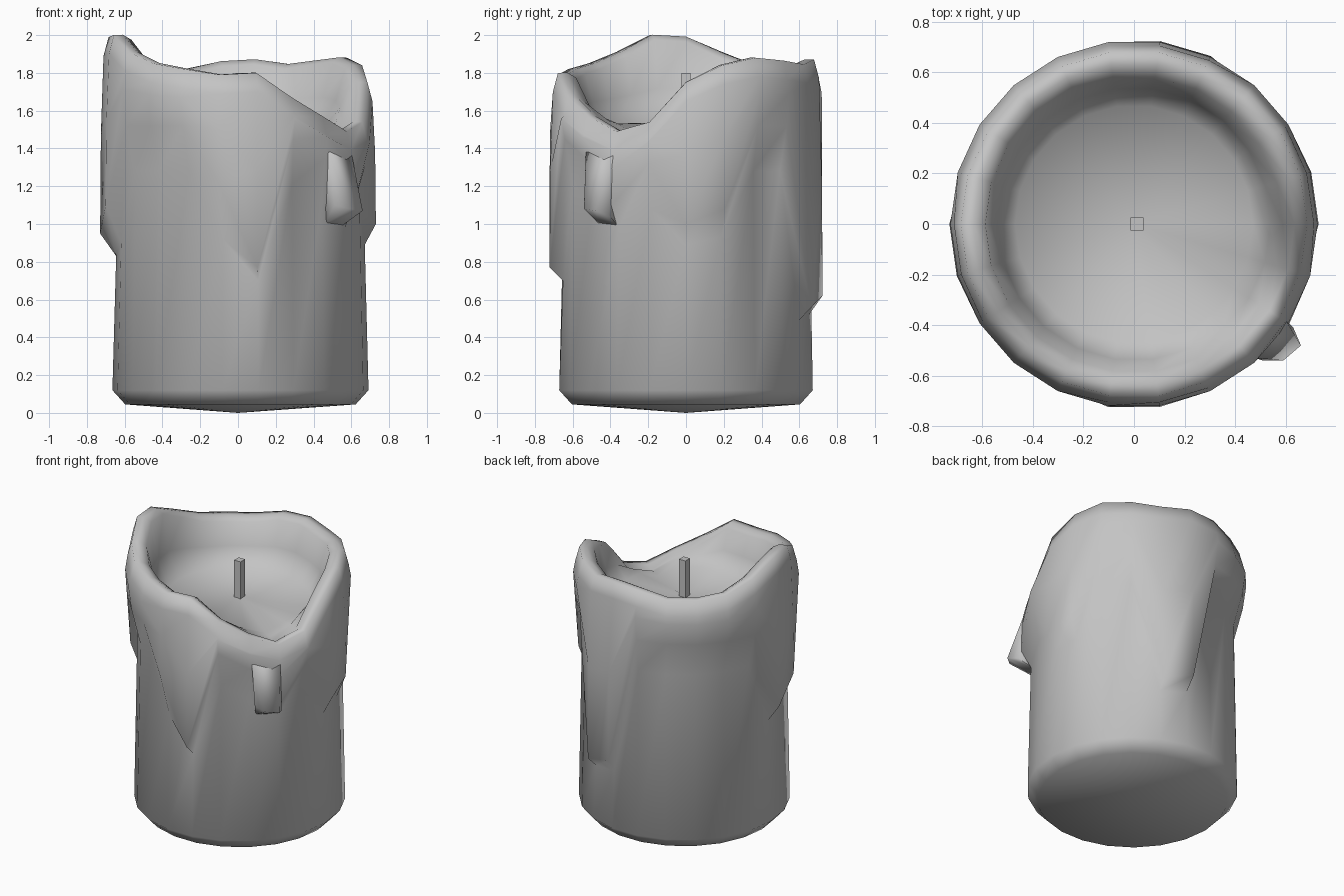
import bpy, bmesh, math
from mathutils import Vector

cube = bpy.data.objects.get("Cube")
if cube:
    bpy.data.objects.remove(cube, do_unlink=True)

wax = bpy.data.materials.new("grey wax")
wax.use_nodes = True
GREY = (0.55, 0.55, 0.55, 1)
wax.diffuse_color = GREY
wax.node_tree.nodes["Principled BSDF"].inputs["Base Color"].default_value = GREY


def finish(name, bm, angle):
    """Turn a bmesh into a shaded object."""
    bmesh.ops.recalc_face_normals(bm, faces=bm.faces[:])
    mesh = bpy.data.meshes.new(name)
    bm.to_mesh(mesh)
    bm.free()
    mesh.materials.append(wax)
    ob = bpy.data.objects.new(name, mesh)
    bpy.context.collection.objects.link(ob)
    bpy.ops.object.select_all(action='DESELECT')
    ob.select_set(True)
    bpy.context.view_layer.objects.active = ob
    bpy.ops.object.shade_smooth_by_angle(angle=math.radians(angle))
    return ob


# Melted rim height for each column, counter-clockwise from +x
RIM = [1.75, 1.84, 1.88, 1.865, 1.845, 1.87, 1.86, 1.82, 1.82, 1.84, 1.91,
       1.99, 2.0, 1.91, 1.85, 1.82, 1.79, 1.80, 1.67, 1.57, 1.49, 1.54]
SIDES = len(RIM)
FLOOR = 1.53

# Drips: column -> height of the lower end, and how far it takes to step in
DRIPS = {0: (1.0, .11), 1: (1.08, .15), 4: (.56, .07), 5: (.62, .1),
         11: (.95, .12), 12: (1.1, .2), 16: (1.22, .3), 17: (.77, .07),
         20: (1.1, .12)}


def column(k):
    """Outline of one column as (radius, height), from base to pool."""
    top = RIM[k]
    end, step = DRIPS.get(k, (1.52, .24))
    end = min(end, top - .22)
    lip = .73 if k in DRIPS else .705
    pool = min(FLOOR, top - .01)
    return [(.61, .045), (.678, .12), (.658, end - step), (lip, end),
            (.726, (end + top) / 2), (.712, top - .1), (.685, top),
            (.635, top + .002), (.588, top - .025),
            (.54, pool + (top - pool) * .4), (.47, pool)]


# Candle body: columns joined into rings, closed by a shallow cone and the pool
bm = bmesh.new()
cols = []
for k in range(SIDES):
    a = math.tau * k / SIDES
    cols.append([bm.verts.new((r * math.cos(a) + (.013 if i < 3 else 0), r * math.sin(a), z))
                 for i, (r, z) in enumerate(column(k))])
base = bm.verts.new((0, 0, 0))
pool = bm.verts.new((0, 0, FLOOR + .01))
for k in range(SIDES):
    c, n = cols[k], cols[(k + 1) % SIDES]
    for i in range(len(c) - 1):
        bm.faces.new((c[i], n[i], n[i + 1], c[i + 1]))
    bm.faces.new((base, n[0], c[0]))
    bm.faces.new((pool, c[-1], n[-1]))
finish("candle_body", bm, 85)

# Loose drip hanging below the low side of the rim
bm = bmesh.new()
for p in [(.60, -.38, 1.38), (.48, -.53, 1.38), (.52, -.36, 1.44), (.44, -.46, 1.44),
          (.63, -.41, 1.05), (.66, -.48, 1.07), (.59, -.54, 1.08), (.51, -.54, 1.1),
          (.55, -.36, .99), (.46, -.46, 1.0)]:
    bm.verts.new(p)
bmesh.ops.convex_hull(bm, input=bm.verts[:])
finish("side_drip", bm, 65)

# Square wick
bm = bmesh.new()
bmesh.ops.create_cube(bm, size=1)
for v in bm.verts:
    v.co = Vector((v.co.x * .05 + .012, v.co.y * .05, 1.63 + v.co.z * .34))
finish("wick", bm, 30)
